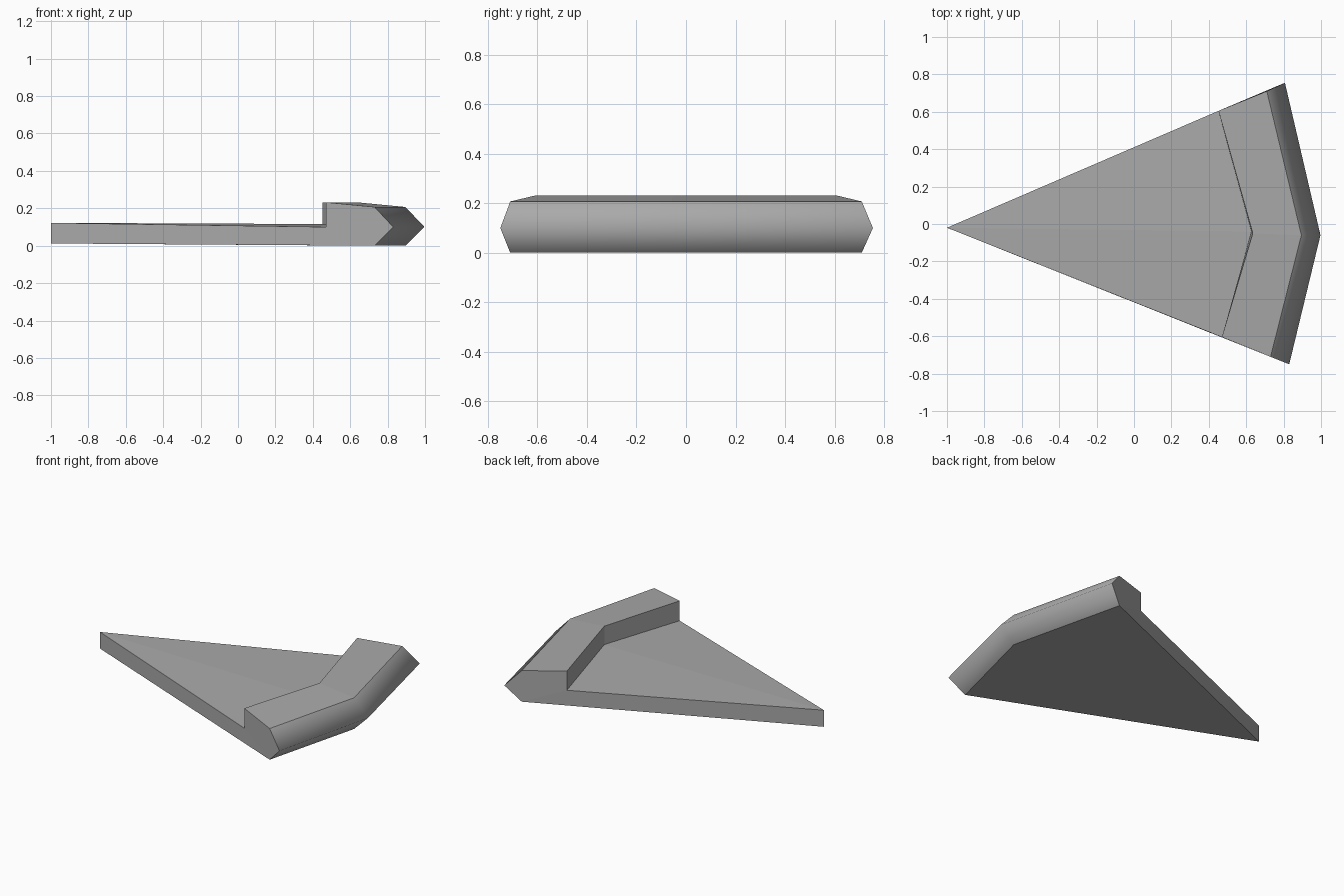
import bpy
import bmesh

cube = bpy.data.objects.get("Cube")
if cube:
    bpy.data.objects.remove(cube, do_unlink=True)

# One flat grey for the whole body
grey = bpy.data.materials.new("mid grey")
grey.use_nodes = True
colour = (0.4, 0.4, 0.4, 1)
grey.diffuse_color = colour
grey.node_tree.nodes["Principled BSDF"].inputs["Base Color"].default_value = colour

# Cross-sections of the bent bar: underside, nose, crest, step top, step foot
near_end = [(0.73, -0.71, 0), (0.83, -0.75, 0.1), (0.73, -0.71, 0.207),
            (0.47, -0.605, 0.232), (0.47, -0.605, 0.1)]
middle = [(0.895, -0.06, 0), (0.997, -0.06, 0.1), (0.895, -0.06, 0.207),
          (0.635, -0.05, 0.232), (0.628, -0.04, 0.115)]
far_end = [(0.71, 0.71, 0), (0.807, 0.755, 0.1), (0.71, 0.71, 0.207),
           (0.452, 0.605, 0.232), (0.452, 0.605, 0.105)]

bm = bmesh.new()
sections = [[bm.verts.new(p) for p in s] for s in (near_end, middle, far_end)]
apex_low = bm.verts.new((-1, -0.02, 0.012))
apex_high = bm.verts.new((-1, -0.02, 0.122))

for a, b in zip(sections, sections[1:]):
    # Bar strips, with the nose strips shaded smooth
    for i in range(4):
        face = bm.faces.new((a[i], b[i], b[i + 1], a[i + 1]))
        face.smooth = i < 2
    # Thin wedge top and underside
    bm.faces.new((a[4], b[4], apex_high))
    bm.faces.new((b[0], a[0], apex_low))

# Flat side walls: bar end and wedge side
for s in (sections[0], sections[2]):
    bm.faces.new(s)
    bm.faces.new((s[0], s[4], apex_high, apex_low))

bmesh.ops.recalc_face_normals(bm, faces=bm.faces)
mesh = bpy.data.meshes.new("wedge_body")
bm.to_mesh(mesh)
bm.free()
mesh.materials.append(grey)
body = bpy.data.objects.new("wedge_body", mesh)
bpy.context.collection.objects.link(body)
